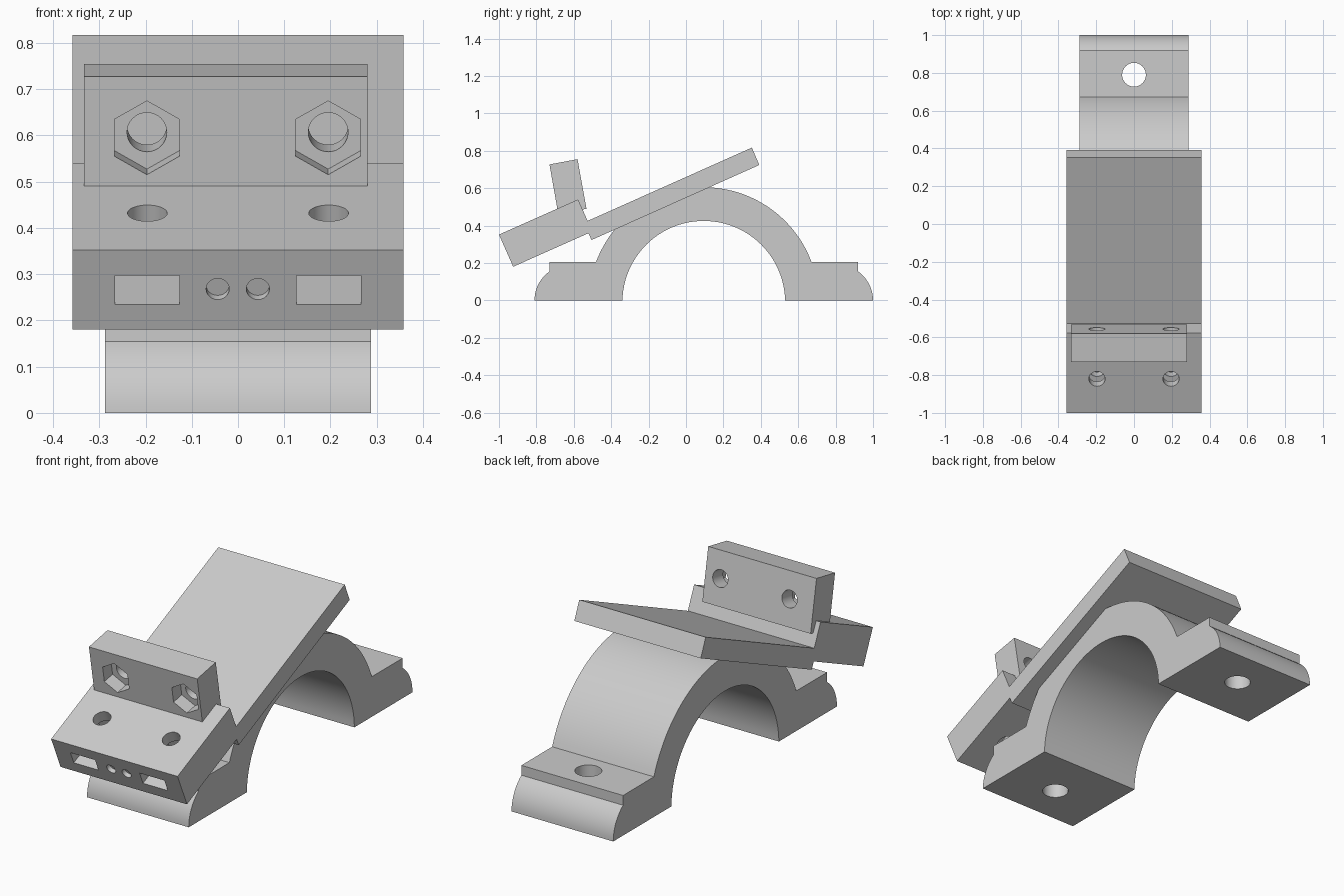
import bpy, bmesh
from math import sin, cos, radians
from mathutils import Vector

cube = bpy.data.objects.get("Cube")
if cube:
    bpy.data.objects.remove(cube, do_unlink=True)

grey = bpy.data.materials.new("plain grey")
grey.use_nodes = True
colour = (0.6, 0.6, 0.6, 1)
grey.diffuse_color = colour
grey.node_tree.nodes["Principled BSDF"].inputs["Base Color"].default_value = colour

X, Y, Z = Vector((1, 0, 0)), Vector((0, 1, 0)), Vector((0, 0, 1))


def arc(cx, cy, r, start, end, n):
    return [(cx + r * cos(radians(start + (end - start) * i / n)),
             cy + r * sin(radians(start + (end - start) * i / n))) for i in range(n + 1)]


def ring(r, n=32, start=0):
    return arc(0, 0, r, start, start + 360, n)[:-1]


def prism(name, points, origin, a, b, sweep):
    """Polygon in the plane of axes a and b, swept along a vector."""
    bm = bmesh.new()
    face = bm.faces.new([bm.verts.new(origin + a * p + b * q) for p, q in points])
    grown = bmesh.ops.extrude_face_region(bm, geom=[face], use_keep_orig=True)["geom"]
    bmesh.ops.translate(bm, vec=sweep, verts=[v for v in grown if isinstance(v, bmesh.types.BMVert)])
    bmesh.ops.recalc_face_normals(bm, faces=bm.faces)
    mesh = bpy.data.meshes.new(name)
    bm.to_mesh(mesh)
    bm.free()
    mesh.materials.append(grey)
    obj = bpy.data.objects.new(name, mesh)
    bpy.context.collection.objects.link(obj)
    return obj


def profile(name, points, x0, x1):
    return prism(name, points, X * x0, Y, Z, X * (x1 - x0))


def cut(obj, cutters):
    bpy.ops.object.select_all(action='DESELECT')
    bpy.context.view_layer.objects.active = obj
    obj.select_set(True)
    for c in cutters:
        c.hide_render = True
        mod = obj.modifiers.new("cut", 'BOOLEAN')
        mod.operation, mod.solver, mod.object = 'DIFFERENCE', 'EXACT', c
        bpy.ops.object.modifier_apply(modifier=mod.name)
        bpy.data.objects.remove(c, do_unlink=True)
    bpy.ops.object.shade_smooth_by_angle(angle=radians(25))


# Arched clamp with a rounded foot on each side
MID = 0.095
right_foot = [(0.92, 0.205)] + arc(0.81, 0, 0.19, 54.6, 0, 10)
left_foot = [(2 * MID - y, z) for y, z in right_foot]
inner = arc(MID, -0.01, 0.435, 178.7, 1.3, 48)
outer = arc(MID, -0.01, 0.615, 20.5, 159.5, 48)
clamp = profile("arched_clamp", outer + left_foot + inner + right_foot[::-1], -0.288, 0.288)
cut(clamp, [prism("foot_hole", ring(0.063), Vector((0, MID + s * 0.695, -0.1)), X, Y, Z * 0.5)
            for s in (-1, 1)])

# Sloping plate with a thick front block
plate = profile("sloping_plate", [
    (-1, 0.352), (-0.924, 0.18), (-0.522, 0.359), (-0.505, 0.323),
    (0.392, 0.724), (0.352, 0.817), (-0.526, 0.425), (-0.577, 0.54)], -0.358, 0.358)
slope = radians(24)
along, normal = Vector((0, cos(slope), sin(slope))), Vector((0, -sin(slope), cos(slope)))
front = Vector((0, -1, 0.352))
slot = [(-0.07, -0.05), (0.07, -0.05), (0.07, 0.237), (0, 0.278), (-0.07, 0.237)]
tools = []
for x in (-0.196, 0.196):
    at = front + X * x
    tools.append(prism("nut_slot", slot, at - normal * 0.128, X, along, normal * 0.068))
    tools.append(prism("bolt_hole", ring(0.043), at + along * 0.197 - normal * 0.3, X, along, normal * 0.4))
for x in (-0.044, 0.043):
    tools.append(prism("shallow_hole", ring(0.025, 24), front + X * x - normal * 0.092 - along * 0.05,
                       X, normal, along * 0.072))
cut(plate, tools)

# Upright block leaning forward, with hexagonal nut pockets
upright = profile("upright_block", [
    (-0.73, 0.727), (-0.683, 0.462), (-0.532, 0.49), (-0.58, 0.755)], -0.333, 0.28)
lean = radians(10.3)
inward, up = Vector((0, cos(lean), sin(lean))), Vector((0, -sin(lean), cos(lean)))
tools = []
for x in (-0.197, 0.195):
    at = Vector((x, -0.706, 0.595))
    tools.append(prism("nut_pocket", ring(0.081, 6, 90), at - inward * 0.05, X, up, inward * 0.117))
    tools.append(prism("through_hole", ring(0.043), at - inward * 0.1, X, up, inward * 0.4))
cut(upright, tools)
